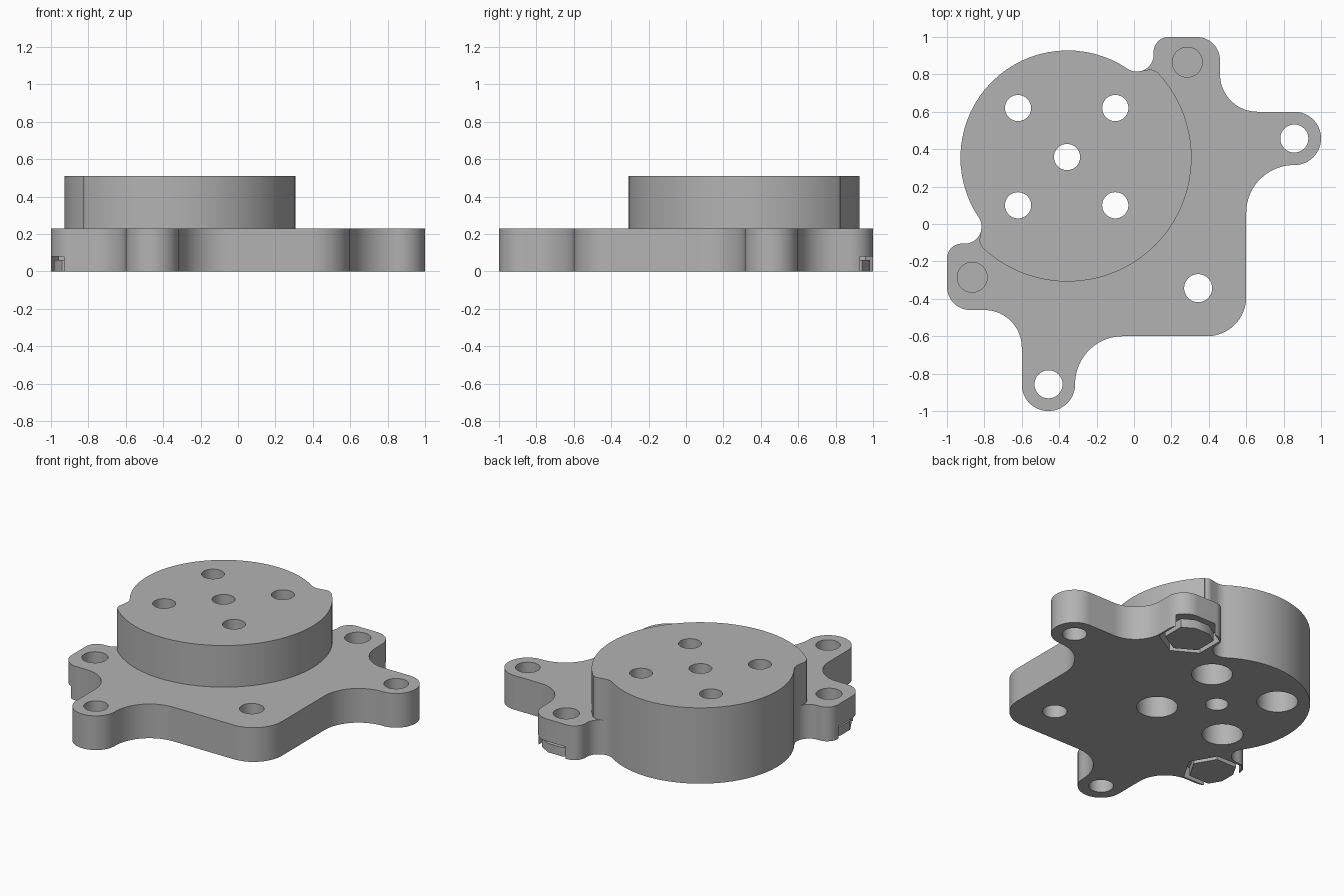
import bpy, bmesh
from math import cos, sin, radians, tau

default = bpy.data.objects.get("Cube")
if default:
    bpy.data.objects.remove(default)

PLATE_TOP, BOSS_TOP = 0.23, 0.51
DISC = (-0.355, 0.355)

grey = bpy.data.materials.new("plain_grey")
grey.use_nodes = True
grey.diffuse_color = (0.45, 0.45, 0.45, 1)
grey.node_tree.nodes["Principled BSDF"].inputs["Base Color"].default_value = grey.diffuse_color


def arc(cx, cy, r, a0, a1):
    n = max(3, round(abs(a1 - a0) / 5))
    angles = [radians(a0 + (a1 - a0) * i / n) for i in range(n + 1)]
    return [(cx + r * cos(a), cy + r * sin(a)) for a in angles]


def mirror(p):
    return (-p[1], -p[0])


def closed_outline(half):
    """Complete a half outline across the diagonal and drop doubled points."""
    result = []
    for p in half + [mirror(q) for q in reversed(half)]:
        if not result or abs(p[0] - result[-1][0]) + abs(p[1] - result[-1][1]) > 0.002:
            result.append(p)
    if abs(result[0][0] - result[-1][0]) + abs(result[0][1] - result[-1][1]) < 0.002:
        result.pop()
    return result


def make_object(name, bm):
    bmesh.ops.recalc_face_normals(bm, faces=bm.faces)
    mesh = bpy.data.meshes.new(name)
    bm.to_mesh(mesh)
    bm.free()
    mesh.materials.append(grey)
    obj = bpy.data.objects.new(name, mesh)
    bpy.context.collection.objects.link(obj)
    return obj


def loft(bm, rings):
    """Skin a stack of equal-sized rings and cap both ends."""
    loops = [[bm.verts.new(p) for p in ring] for ring in rings]
    for low, high in zip(loops, loops[1:]):
        for i in range(len(low)):
            j = (i + 1) % len(low)
            bm.faces.new((low[i], low[j], high[j], high[i]))
    bm.faces.new(loops[0])
    bm.faces.new(loops[-1])


def extrude(name, outline, z0, z1):
    bm = bmesh.new()
    loft(bm, [[(x, y, z) for x, y in outline] for z in (z0, z1)])
    return make_object(name, bm)


def turned(bm, centre, steps, sides=48, turn=0):
    """Stack of circles or polygons given as (radius, height) steps."""
    angles = [radians(turn) + tau * i / sides for i in range(sides)]
    loft(bm, [[(centre[0] + r * cos(a), centre[1] + r * sin(a), z) for a in angles]
              for r, z in steps])


def cut(obj, cutter):
    mod = obj.modifiers.new("cut", 'BOOLEAN')
    mod.operation = 'DIFFERENCE'
    mod.solver = 'EXACT'
    mod.object = cutter
    bpy.context.view_layer.objects.active = obj
    bpy.ops.object.modifier_apply(modifier=mod.name)


# Shared outer wall of the disc, running into the small fillet beside the lug
disc_wall = arc(*DISC, 0.573, 135, 56.1)

# Base plate with its lugs
plate_half = (disc_wall
              + arc(0.015, 0.905, 0.09, 236.1, 360)
              + arc(0.185, 0.92, 0.08, 180, 90)
              + arc(0.335, 0.875, 0.125, 90, 0)
              + arc(0.66, 0.8, 0.2, 180, 270)
              + arc(0.8575, 0.4575, 0.1425, 90, -90)
              + arc(0.855, 0.06, 0.255, 90, 180)
              + arc(0.39, -0.39, 0.21, 0, -45))
plate = extrude("base_plate", closed_outline(plate_half), 0, PLATE_TOP)

# Raised round boss
boss_half = (disc_wall
             + arc(0.015, 0.905, 0.09, 236.1, 275)
             + arc(0.086, 0.781, 0.045, 100, 44)
             + arc(*DISC, 0.663, 44, -45))
boss = extrude("round_boss", closed_outline(boss_half), PLATE_TOP, BOSS_TOP)

# Screw holes: four counterbored, one plain in the centre, five in the plate
lug = (0.285, 0.865)
holes = bmesh.new()
turned(holes, (-0.358, 0.358), [(0.07, -0.1), (0.07, 0.7)])
for x in (-0.62, -0.1):
    for y in (0.1, 0.62):
        turned(holes, (x, y), [(0.125, -0.1), (0.125, 0.3), (0.07, 0.3), (0.07, 0.7)])
for centre in ((0.857, 0.457), (-0.457, -0.857), (0.343, -0.343)):
    turned(holes, centre, [(0.075, -0.1), (0.075, 0.4)])
for centre in (lug, mirror(lug)):
    turned(holes, centre, [(0.08, 0.04), (0.08, 0.4)])
hole_cutter = make_object("hole_cutter", holes)

# Six-sided pockets under the two wide lugs
pockets = bmesh.new()
turned(pockets, lug, [(0.187, -0.1), (0.187, 0.08)], 6, 30)
turned(pockets, mirror(lug), [(0.187, -0.1), (0.187, 0.08)], 6, 0)
pocket_cutter = make_object("pocket_cutter", pockets)

cut(plate, hole_cutter)
cut(plate, pocket_cutter)
cut(boss, hole_cutter)
for helper in (hole_cutter, pocket_cutter):
    bpy.data.objects.remove(helper)

# Loose six-sided plugs sitting in the pockets
parts = [plate, boss]
for name, centre, turn in (("back_plug", lug, 30), ("side_plug", mirror(lug), 0)):
    bm = bmesh.new()
    turned(bm, centre, [(0.15, 0), (0.15, 0.06)], 6, turn)
    # trim the corner that would stick out past the lug
    for co, no in (((0, 0.985, 0), (0, 1, 0)), ((-0.985, 0, 0), (-1, 0, 0))):
        res = bmesh.ops.bisect_plane(bm, geom=bm.verts[:] + bm.edges[:] + bm.faces[:],
                                     plane_co=co, plane_no=no, clear_outer=True)
        rim = [e for e in res["geom_cut"] if isinstance(e, bmesh.types.BMEdge)]
        if rim:
            bmesh.ops.holes_fill(bm, edges=[e for e in bm.edges if e.is_boundary])
    parts.append(make_object(name, bm))

# Smooth curved walls, crisp rims
for obj in bpy.context.view_layer.objects:
    obj.select_set(obj in parts)
bpy.context.view_layer.objects.active = plate
bpy.ops.object.shade_smooth_by_angle(angle=radians(30))
